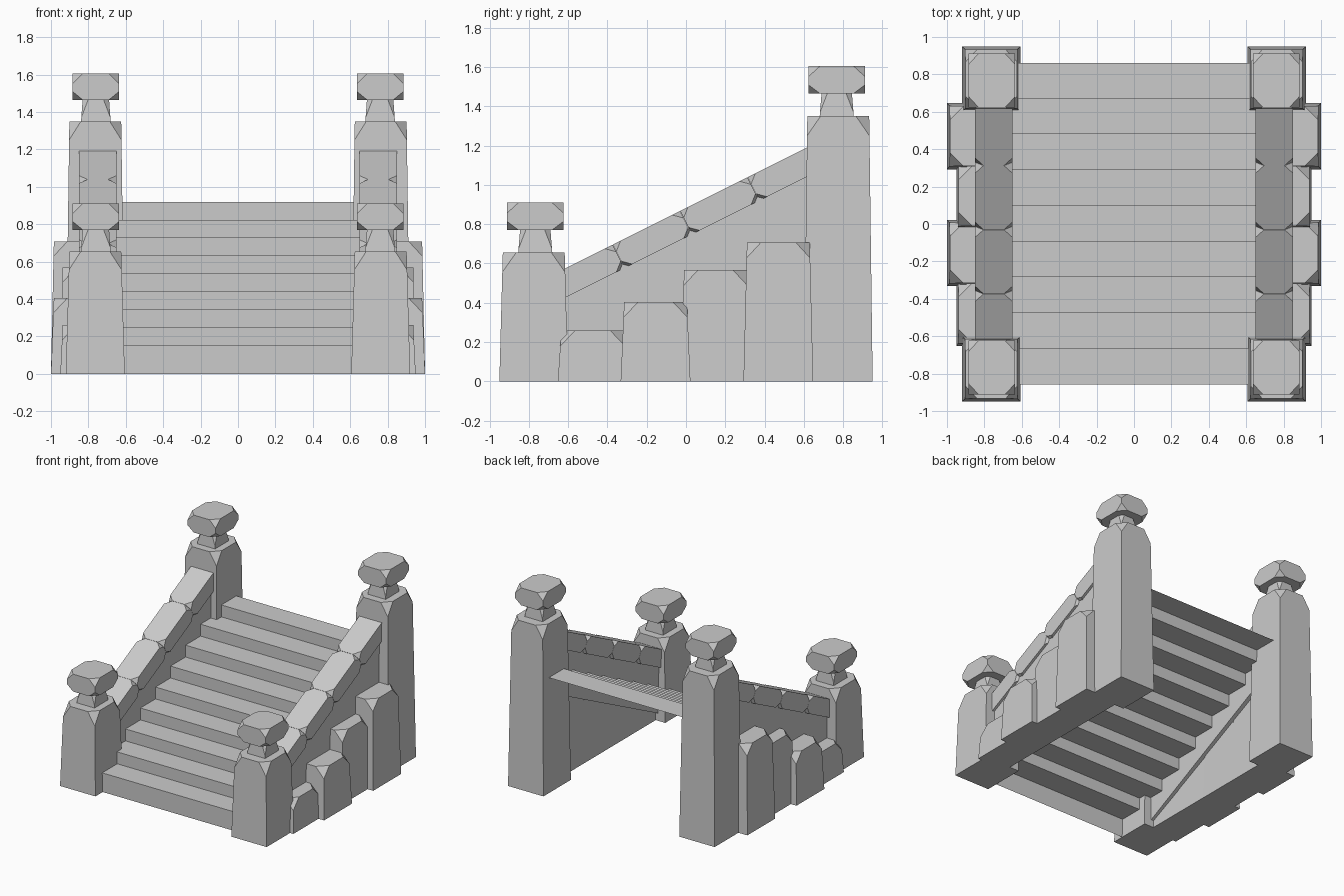
import bpy
import bmesh
import math
from mathutils import Matrix, Vector

cube = bpy.data.objects.get("Cube")
if cube:
    bpy.data.objects.remove(cube, do_unlink=True)

GREY = (0.6, 0.6, 0.6, 1)
stone = bpy.data.materials.new("grey_stone")
stone.use_nodes = True
stone.diffuse_color = GREY
stone.node_tree.nodes["Principled BSDF"].inputs["Base Color"].default_value = GREY

SIGNS = (-1, 1)
SLOPE = 0.5


def finish(name, bm, mirror=True):
    bmesh.ops.recalc_face_normals(bm, faces=bm.faces)
    mesh = bpy.data.meshes.new(name)
    bm.to_mesh(mesh)
    bm.free()
    mesh.materials.append(stone)
    obj = bpy.data.objects.new(name, mesh)
    bpy.context.collection.objects.link(obj)
    if mirror:
        obj.modifiers.new("Mirror", "MIRROR").use_mirror_merge = False
    return obj


def cut_block(name, centre, size, top=None, bottom=None, taper=(1, 1), tilt=0):
    """Block with its top and/or bottom corners sliced off, narrowing upwards."""
    half = Vector(size) / 2
    points = []
    for sx in SIGNS:
        for sy in SIGNS:
            for sz in SIGNS:
                corner = Vector((sx * half.x, sy * half.y, sz * half.z))
                cut = top if sz > 0 else bottom
                if not cut:
                    points.append(corner)
                    continue
                for axis, sign in enumerate((sx, sy, sz)):
                    p = corner.copy()
                    p[axis] -= sign * cut[axis]
                    points.append(p)
    place = Matrix.Translation(centre) @ Matrix.Rotation(tilt, 4, "X")
    bm = bmesh.new()
    for p in points:
        t = (p.z + half.z) / size[2]
        p.x *= 1 + (taper[0] - 1) * t
        p.y *= 1 + (taper[1] - 1) * t
        bm.verts.new(place @ p)
    bmesh.ops.convex_hull(bm, input=bm.verts)
    bmesh.ops.dissolve_limit(bm, angle_limit=0.02, verts=bm.verts, edges=bm.edges)
    return finish(name, bm)


def extrude_profile(name, profile, x0, x1, closed, mirror):
    """Sweep a side (y, z) profile across x."""
    bm = bmesh.new()
    rows = [[bm.verts.new((x, y, z)) for y, z in profile] for x in (x0, x1)]
    n = len(profile)
    for i in range(n if closed else n - 1):
        j = (i + 1) % n
        bm.faces.new((rows[0][i], rows[1][i], rows[1][j], rows[0][j]))
    if closed:
        bm.faces.new(rows[0])
        bm.faces.new(rows[1])
    return finish(name, bm, mirror)


# Stairs: an open sheet of risers and treads
STEPS, DEPTH, RISE = 9, 0.191, 0.0958
stairs = [(-0.857, 0)]
for i in range(STEPS):
    z = 0.153 + RISE * i
    stairs += [(-0.857 + DEPTH * i, z), (-0.857 + DEPTH * (i + 1), z)]
extrude_profile("stairs", stairs, -0.68, 0.68, False, False)

# Posts with neck and faceted cap
for name, y, height in (("front", -0.775, 0.655), ("back", 0.775, 1.35)):
    cut_block(name + "_post", (0.763, y, height / 2), (0.315, 0.35, height),
              top=(0.07, 0.075, 0.1), taper=(0.88, 0.9))
    yc = y * 0.99
    cut_block(name + "_post_neck", (0.76, yc, height + 0.055), (0.16, 0.175, 0.13),
              top=(0.035, 0.035, 0.1), taper=(0.88, 0.88))
    cut_block(name + "_post_cap", (0.76, yc, height + 0.185), (0.25, 0.29, 0.14),
              top=(0.055, 0.06, 0.055), bottom=(0.055, 0.06, 0.045))

# Sloping side wall behind the stones
wall = [(y, 0.76 + SLOPE * y + dz)
        for y, dz in ((-0.62, 0), (0.62, 0), (0.62, -0.4), (-0.62, -0.4))]
extrude_profile("side_wall", wall, 0.67, 0.83, True, True)

# Handrail stones laid along the slope
ANGLE = math.atan(SLOPE)
for i in range(4):
    y = -0.515 + 0.343 * i
    cut_block(f"rail_stone_{i + 1}", (0.75, y, 0.808 + SLOPE * y), (0.2, 0.382, 0.134),
              top=(0.045, 0.045, 0.04), bottom=(0.045, 0.045, 0.04), tilt=ANGLE)

# Upright stones buttressing the wall, alternating in thickness
for i, (y, height, outer) in enumerate(((-0.475, 0.26, 0.95), (-0.155, 0.405, 1.0),
                                        (0.15, 0.568, 0.95), (0.47, 0.708, 1.0))):
    inner = 0.69
    cut_block(f"side_stone_{i + 1}", ((inner + outer) / 2, y, height / 2),
              (outer - inner, 0.355, height), top=(0.08, 0.08, 0.08), taper=(0.9, 0.9))
